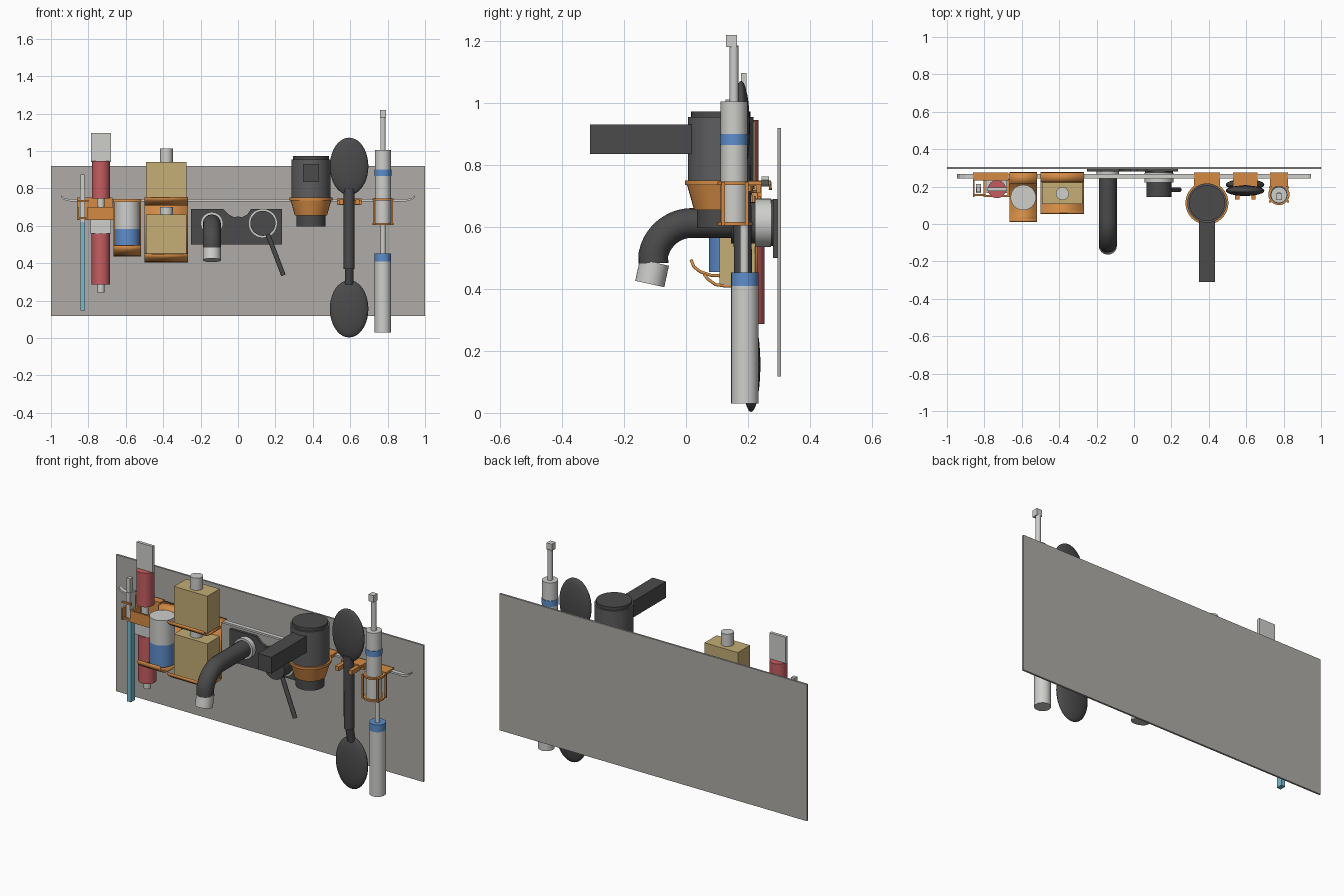
import bpy, bmesh, math
from mathutils import Vector

if "Cube" in bpy.data.objects:
    bpy.data.objects.remove(bpy.data.objects["Cube"], do_unlink=True)


def material(name, *rgb):
    m = bpy.data.materials.new(name)
    m.use_nodes = True
    m.diffuse_color = (*rgb, 1)
    m.node_tree.nodes["Principled BSDF"].inputs["Base Color"].default_value = (*rgb, 1)
    return m


PANEL = material("warm grey", 0.43, 0.41, 0.39)
LIGHT = material("light grey", 0.62, 0.62, 0.6)
DARK = material("charcoal", 0.07, 0.07, 0.072)
BODY = material("mid charcoal", 0.11, 0.11, 0.115)
ORANGE = material("orange", 0.66, 0.26, 0.06)
RED = material("red", 0.56, 0.11, 0.12)
TAN = material("tan", 0.56, 0.42, 0.18)
BLUE = material("blue", 0.11, 0.27, 0.6)
CYAN = material("pale cyan", 0.19, 0.5, 0.62)


def finish(o, name, mat, smooth=False):
    o.name = name
    o.data.materials.append(mat)
    if smooth:
        bpy.ops.object.select_all(action='DESELECT')
        o.select_set(True)
        bpy.context.view_layer.objects.active = o
        bpy.ops.object.shade_smooth_by_angle(angle=math.radians(35))
    return o


def mesh_object(name, bm, mat, smooth=False):
    bmesh.ops.recalc_face_normals(bm, faces=bm.faces)
    me = bpy.data.meshes.new(name)
    bm.to_mesh(me)
    bm.free()
    o = bpy.data.objects.new(name, me)
    bpy.context.collection.objects.link(o)
    return finish(o, name, mat, smooth)


def box(name, mat, x, y, z):
    """Box from (min, max) ranges."""
    bm = bmesh.new()
    bmesh.ops.create_cube(bm, size=1)
    for v in bm.verts:
        v.co = [(a + b) / 2 + c * (b - a) for (a, b), c in zip((x, y, z), v.co)]
    return mesh_object(name, bm, mat)


def rod(name, mat, a, b, r, r2=None, sides=32):
    """Cylinder or cone from point a to point b."""
    a, b = Vector(a), Vector(b)
    bm = bmesh.new()
    bmesh.ops.create_cone(bm, cap_ends=True, segments=sides, radius1=r,
                          radius2=r if r2 is None else r2, depth=(b - a).length)
    q = (b - a).to_track_quat('Z', 'Y')
    for v in bm.verts:
        v.co = q @ v.co + (a + b) / 2
    return mesh_object(name, bm, mat, True)


def upright(name, mat, x, y, z0, z1, r, r2=None, sides=32):
    return rod(name, mat, (x, y, z0), (x, y, z1), r, r2, sides)


def ribbon(name, mat, path, x0, x1, thick=0.01):
    """Bent sheet: a (y, z) path swept along x."""
    bm = bmesh.new()
    rows = [[bm.verts.new((x, y, z)) for x in (x0, x1)] for y, z in path]
    for p, q in zip(rows, rows[1:]):
        bm.faces.new((p[0], p[1], q[1], q[0]))
    o = mesh_object(name, bm, mat, True)
    s = o.modifiers.new("Thickness", 'SOLIDIFY')
    s.thickness, s.offset = thick, 0
    return o


def ring(name, mat, x, y, z0, z1, r, hole):
    """Flat-ended tube standing upright."""
    bm = bmesh.new()
    n = 32
    loops = []
    for rad, z in ((r, z0), (r, z1), (hole, z1), (hole, z0)):
        loops.append([bm.verts.new((x + rad * math.cos(math.tau * i / n),
                                    y + rad * math.sin(math.tau * i / n), z)) for i in range(n)])
    for k in range(4):
        p, q = loops[k], loops[(k + 1) % 4]
        for i in range(n):
            j = (i + 1) % n
            bm.faces.new((p[i], p[j], q[j], q[i]))
    return mesh_object(name, bm, mat, True)


def ellipsoid(name, mat, centre, radii):
    bm = bmesh.new()
    bmesh.ops.create_uvsphere(bm, u_segments=32, v_segments=20, radius=1)
    for v in bm.verts:
        v.co = [c + r * k for c, r, k in zip(centre, radii, v.co)]
    return mesh_object(name, bm, mat, True)


# Wall panel and hanging rail with upturned ends
box("wall_panel", PANEL, (-1, 1), (0.295, 0.306), (0.117, 0.92))
box("rail", LIGHT, (-0.87, 0.87), (0.243, 0.268), (0.731, 0.742))
for side, label in ((-1, "right"), (1, "left")):
    bm = bmesh.new()
    rows = []
    for x, z in ((0.86, 0.731), (0.9, 0.731), (0.93, 0.738), (0.947, 0.752)):
        rows.append([bm.verts.new((side * x, y, z + h)) for y, h in
                     ((0.243, 0), (0.268, 0), (0.268, 0.011), (0.243, 0.011))])
    for p, q in zip(rows, rows[1:]):
        for i in range(4):
            bm.faces.new((p[i], p[i - 1], q[i - 1], q[i]))
    bm.faces.new(rows[0])
    bm.faces.new(rows[-1])
    mesh_object("rail_end_" + label, bm, LIGHT)

# Tap mounting plate with a scalloped top edge
bm = bmesh.new()
outline = [(-0.25, 0.5), (0.235, 0.5), (0.235, 0.69), (0.07, 0.69), (0.05, 0.66), (0.02, 0.645),
           (0, 0.65), (-0.02, 0.645), (-0.05, 0.66), (-0.08, 0.69), (-0.25, 0.69)]
face = bm.faces.new([bm.verts.new((x, 0.28, z)) for x, z in outline])
out = bmesh.ops.extrude_face_region(bm, geom=[face])["geom"]
bmesh.ops.translate(bm, vec=(0, 0.016, 0), verts=[g for g in out if isinstance(g, bmesh.types.BMVert)])
mesh_object("tap_plate", bm, DARK)

# Curved spout
TX, TZ = -0.14, 0.613
rod("spout_flange", LIGHT, (TX, 0.25, TZ), (TX, 0.282, TZ), 0.06)
curve = bpy.data.curves.new("spout", 'CURVE')
curve.dimensions = '3D'
curve.bevel_depth, curve.bevel_resolution, curve.use_fill_caps = 0.048, 6, True
sp = curve.splines.new('POLY')
path = [(0.28, TZ), (0.02, TZ)]
for i in range(1, 11):
    t = math.radians(78 * i / 10)
    path.append((0.02 - 0.128 * math.sin(t), TZ - 0.128 * (1 - math.cos(t))))
path.append((-0.105, 0.483))
sp.points.add(len(path) - 1)
for p, (y, z) in zip(sp.points, path):
    p.co = (TX, y, z, 1)
spout = bpy.data.objects.new("spout", curve)
bpy.context.collection.objects.link(spout)
bpy.ops.object.select_all(action='DESELECT')
spout.select_set(True)
bpy.context.view_layer.objects.active = spout
bpy.ops.object.convert(target='MESH')
finish(bpy.context.object, "spout", DARK, True)
rod("spout_tip", LIGHT, (TX, -0.102, 0.485), (TX, -0.117, 0.416), 0.048)

# Mixer valve and lever
VX = 0.133
rod("valve_base", DARK, (VX, 0.272, TZ), (VX, 0.285, TZ), 0.075)
rod("valve_collar", LIGHT, (VX, 0.222, TZ), (VX, 0.274, TZ), 0.078)
rod("valve_knob", DARK, (VX, 0.145, TZ), (VX, 0.224, TZ), 0.067)
rod("valve_lever", DARK, (VX + 0.02, 0.183, 0.57), (0.243, 0.183, 0.335), 0.0125)

# Thin tool
box("thin_tool_handle", LIGHT, (-0.845, -0.817), (0.165, 0.215), (0.62, 0.79))
box("thin_tool_shaft", LIGHT, (-0.843, -0.82), (0.17, 0.195), (0.79, 0.873))
box("thin_tool_blade", CYAN, (-0.843, -0.817), (0.172, 0.208), (0.147, 0.63))

# Scraper and brush pair
BX = -0.733
box("scraper_blade", LIGHT, (-0.785, -0.68), (0.177, 0.195), (0.94, 1.097))
upright("scraper_grip", RED, BX, 0.186, 0.745, 0.945, 0.048)
upright("scraper_neck", LIGHT, BX, 0.186, 0.6, 0.75, 0.02)
box("brush_block", LIGHT, (-0.788, -0.678), (0.165, 0.235), (0.56, 0.63))
upright("brush_grip", RED, BX, 0.205, 0.287, 0.56, 0.049)
upright("brush_tip", LIGHT, BX, 0.205, 0.243, 0.29, 0.02)

# Bracket for the tools
box("tool_bracket_back", ORANGE, (-0.86, -0.67), (0.232, 0.243), (0.63, 0.745))
box("tool_bracket_clip", ORANGE, (-0.86, -0.67), (0.232, 0.275), (0.738, 0.75))
box("tool_bracket_band", ORANGE, (-0.8, -0.67), (0.145, 0.155), (0.632, 0.7))
for x in (-0.862, -0.805, -0.675):
    box("tool_bracket_arm", ORANGE, (x, x + 0.01), (0.145, 0.24), (0.632, 0.7))
for z in (0.636, 0.728):
    box("tool_bracket_bar", ORANGE, (-0.862, -0.8), (0.15, 0.16), (z, z + 0.01))

# Cup in its curled tray
CX = -0.592
upright("cup_lower", BLUE, CX, 0.142, 0.455, 0.583, 0.068)
upright("cup_upper", LIGHT, CX, 0.142, 0.583, 0.73, 0.068)
ribbon("cup_tray", ORANGE, [(0.272, 0.72), (0.272, 0.74), (0.217, 0.74), (0.217, 0.45), (0.12, 0.442),
                           (0.08, 0.444), (0.045, 0.456), (0.025, 0.472), (0.016, 0.495)], -0.665, -0.519)

# Two stacked cartons on curled shelves
for label, base, top, cap in (("lower", 0.418, 0.66, 0.7), ("upper", 0.722, 0.94, 1.012)):
    box(label + "_carton", TAN, (-0.492, -0.275), (0.108, 0.222), (base, top))
    upright(label + "_carton_cap", LIGHT, -0.383, 0.163, top, cap, 0.035, sides=16)
    ribbon(label + "_carton_shelf", ORANGE,
           [(0.23, base - 0.007), (0.13, base - 0.009), (0.095, base - 0.004), (0.07, base + 0.014),
            (0.058, base + 0.03)], -0.499, -0.268)
ribbon("carton_hanger", ORANGE, [(0.272, 0.72), (0.272, 0.742), (0.228, 0.742), (0.228, 0.411)], -0.499, -0.268)

# Motor unit in a tapered holder
MX, MY = 0.39, 0.112
upright("motor_body", BODY, MX, MY, 0.745, 0.955, 0.105)
upright("motor_lid", DARK, MX, MY, 0.955, 0.973, 0.096)
box("motor_handle", DARK, (0.347, 0.434), (-0.31, 0.03), (0.835, 0.93))
upright("motor_nozzle", DARK, MX, MY, 0.597, 0.7, 0.077)
upright("holder_cone", ORANGE, MX, MY, 0.655, 0.74, 0.086, 0.11)
ring("holder_rim", ORANGE, MX, MY, 0.735, 0.75, 0.115, 0.1)
box("holder_clip", ORANGE, (0.32, 0.46), (0.19, 0.275), (0.732, 0.75))

# Pair of large spoons, bowls at opposite ends
SX = 0.594
ellipsoid("upper_spoon_bowl", DARK, (SX, 0.178, 0.918), (0.103, 0.028, 0.153))
ellipsoid("lower_spoon_bowl", DARK, (SX, 0.21, 0.156), (0.103, 0.03, 0.153))
rod("spoon_stem", DARK, (SX, 0.18, 0.8), (SX, 0.185, 0.37), 0.029, sides=12)
rod("spoon_neck", DARK, (SX, 0.185, 0.38), (SX, 0.205, 0.29), 0.023, sides=12)
box("spoon_clip", ORANGE, (0.53, 0.66), (0.2, 0.275), (0.732, 0.747))
box("spoon_clip_back", ORANGE, (0.53, 0.66), (0.228, 0.24), (0.71, 0.74))
for x in (0.54, 0.627):
    box("spoon_prong", ORANGE, (x, x + 0.023), (0.13, 0.21), (0.715, 0.74))

# Pair of banded pump tools
PX = 0.775
upright("lower_pump", LIGHT, PX, 0.19, 0.03, 0.41, 0.044)
upright("lower_pump_band", BLUE, PX, 0.19, 0.41, 0.453, 0.044)
upright("lower_pump_rod", LIGHT, PX, 0.188, 0.45, 0.72, 0.014)
upright("upper_pump", LIGHT, PX, 0.155, 0.615, 1.005, 0.043)
ring("upper_pump_band", BLUE, PX, 0.155, 0.865, 0.9, 0.045, 0.042)
upright("upper_pump_rod", LIGHT, PX, 0.155, 1.0, 1.185, 0.014)
box("upper_pump_knob", LIGHT, (PX - 0.017, PX + 0.017), (0.129, 0.164), (1.18, 1.22))

# Cage holding the pumps
for z in (0.605, 0.735):
    ring("cage_ring", ORANGE, PX, 0.158, z, z + 0.011, 0.057, 0.044)
for x in (PX - 0.053, PX + 0.044):
    for y in (0.115, 0.19):
        box("cage_leg", ORANGE, (x, x + 0.01), (y, y + 0.011), (0.605, 0.745))
box("cage_clip", ORANGE, (0.727, 0.823), (0.2, 0.275), (0.735, 0.749))
